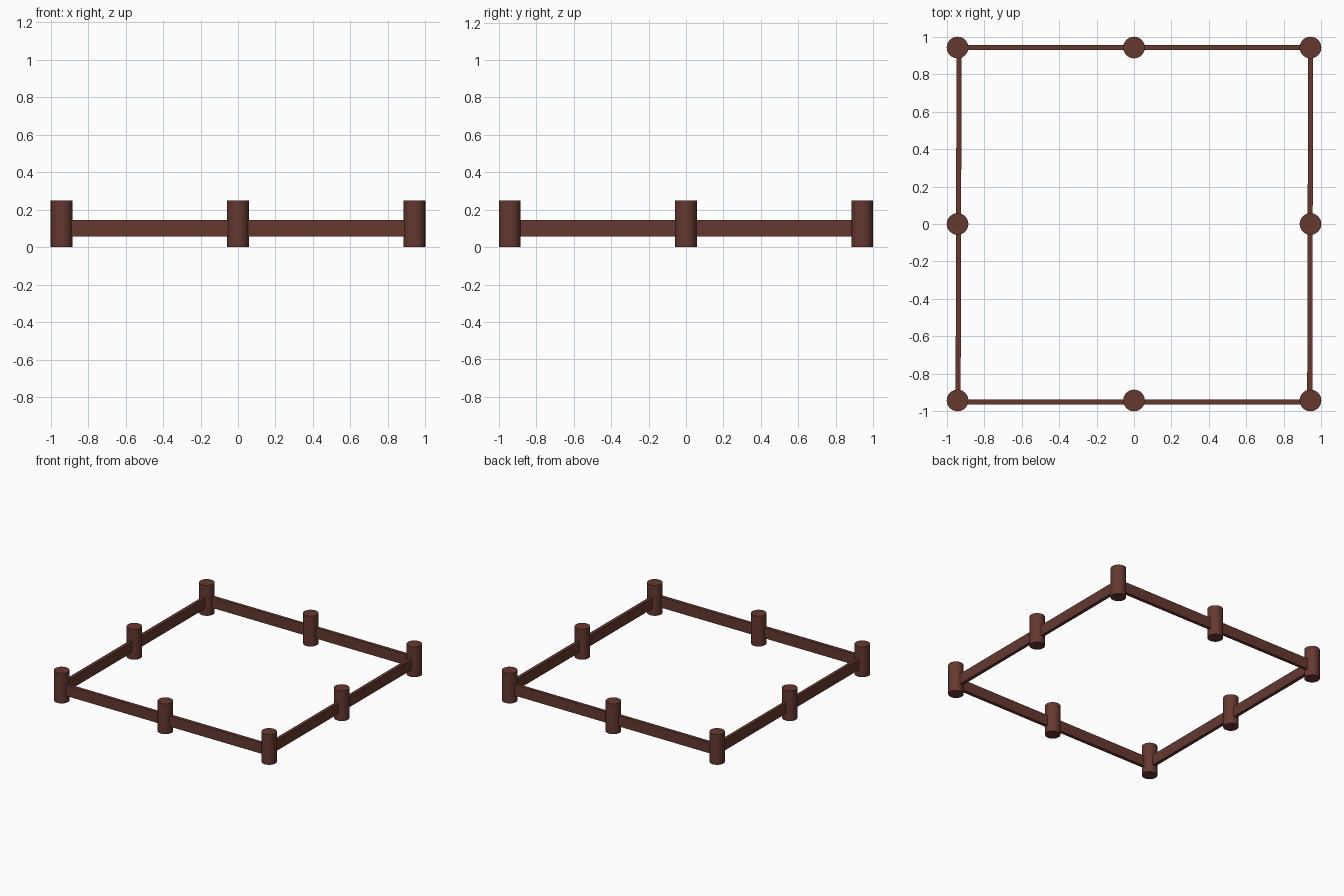
import bpy, math

if "Cube" in bpy.data.objects:
    bpy.data.objects.remove(bpy.data.objects["Cube"])

mat = bpy.data.materials.new("brown_wood")
mat.diffuse_color = (0.13, 0.04, 0.03, 1)
mat.use_nodes = True
mat.node_tree.nodes["Principled BSDF"].inputs["Base Color"].default_value = mat.diffuse_color

R, H, C = 0.058, 0.248, 0.942


def post(name, x, y):
    bpy.ops.mesh.primitive_cylinder_add(vertices=24, radius=R, depth=H, location=(x, y, H / 2))
    o = bpy.context.object
    o.name = name
    o.data.materials.append(mat)
    bpy.ops.object.shade_smooth_by_angle(angle=math.radians(40))


def rail(name, a, b):
    # flat plank running between two points in plan
    dx, dy = b[0] - a[0], b[1] - a[1]
    bpy.ops.mesh.primitive_cube_add(size=1, location=((a[0] + b[0]) / 2, (a[1] + b[1]) / 2, 0.102))
    o = bpy.context.object
    o.name = name
    o.scale = (math.hypot(dx, dy), 0.027, 0.088)
    o.rotation_euler.z = math.atan2(dy, dx)
    o.data.materials.append(mat)


# posts at the corners and at the middle of each side
for i, x in enumerate((-C, 0, C)):
    for j, y in enumerate((-C, 0, C)):
        if x or y:
            post(f"post_{i}_{j}", x, y)

# rails, one along each side
E = 0.94
rail("front_rail", (-E, -0.95), (E, -0.95))
rail("back_rail", (-E, 0.943), (E, 0.943))
rail("left_rail", (-0.939, -E), (-0.934, E))
rail("right_rail", (0.938, -E), (0.943, E))
